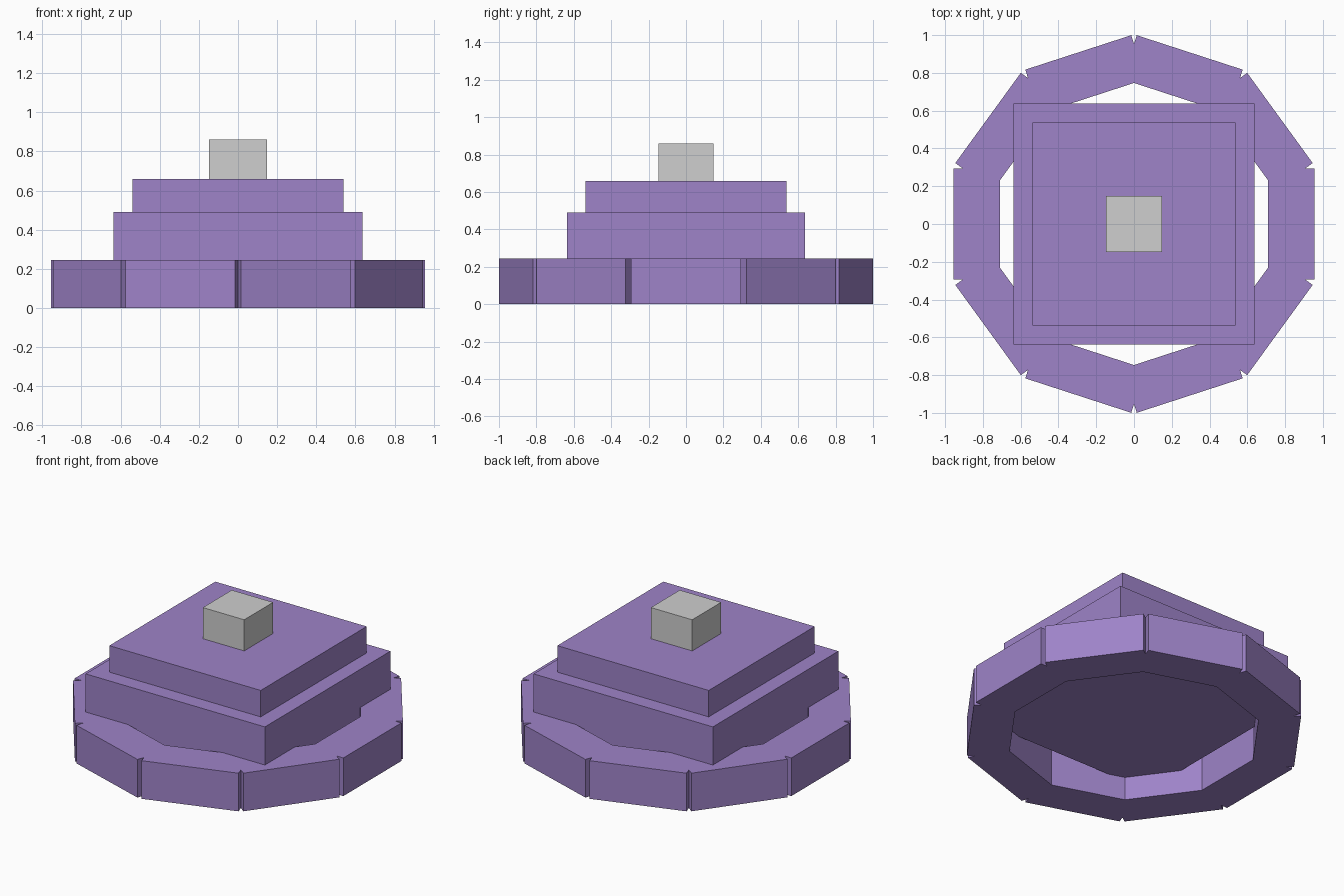
import bpy
import bmesh
from math import pi, tan
from mathutils import Matrix, Vector

cube = bpy.data.objects.get("Cube")
if cube:
    bpy.data.objects.remove(cube, do_unlink=True)


def material(name, rgb):
    mat = bpy.data.materials.new(name)
    mat.use_nodes = True
    mat.diffuse_color = (*rgb, 1)
    mat.node_tree.nodes["Principled BSDF"].inputs["Base Color"].default_value = (*rgb, 1)
    return mat


def add_object(name, bm, mat):
    bmesh.ops.recalc_face_normals(bm, faces=bm.faces)
    mesh = bpy.data.meshes.new(name)
    bm.to_mesh(mesh)
    bm.free()
    mesh.materials.append(mat)
    obj = bpy.data.objects.new(name, mesh)
    bpy.context.collection.objects.link(obj)
    return obj


def square_block(name, half, bottom, top, mat):
    bm = bmesh.new()
    bmesh.ops.create_cube(bm, size=1)
    bmesh.ops.scale(bm, vec=(2 * half, 2 * half, top - bottom), verts=bm.verts)
    bmesh.ops.translate(bm, vec=(0, 0, (bottom + top) / 2), verts=bm.verts)
    return add_object(name, bm, mat)


def segmented_ring(name, count, inner, outer, half_width, height, mat):
    """Ring of straight blocks that meet on their bisectors, with notched outer corners."""
    bm = bmesh.new()
    slope = tan(pi / count)
    notch = half_width / slope
    outline = [(inner, -inner * slope), (notch, -half_width), (outer, -half_width),
               (outer, half_width), (notch, half_width), (inner, inner * slope)]
    for i in range(count):
        turn = Matrix.Rotation(2 * pi * i / count, 3, "Z")
        low = [bm.verts.new(turn @ Vector((x, y, 0))) for x, y in outline]
        high = [bm.verts.new(turn @ Vector((x, y, height))) for x, y in outline]
        bm.faces.new(low)
        bm.faces.new(high)
        # Skip the two mating sides so neighbouring blocks weld together
        for a in (1, 2, 3, 5):
            b = (a + 1) % len(outline)
            bm.faces.new((low[a], low[b], high[b], high[a]))
    bmesh.ops.remove_doubles(bm, verts=bm.verts, dist=0.001)
    return add_object(name, bm, mat)


purple = material("soft purple", (0.342, 0.227, 0.578))
grey = material("light grey", (0.62, 0.62, 0.62))

# Ten-sided base ring, stepped square tiers and top block
segmented_ring("base_ring", 10, 0.71, 0.955, 0.295, 0.245, purple)
square_block("lower_tier", 0.637, 0.15, 0.49, purple)
square_block("upper_tier", 0.538, 0.49, 0.66, purple)
square_block("top_block", 0.147, 0.66, 0.86, grey)
